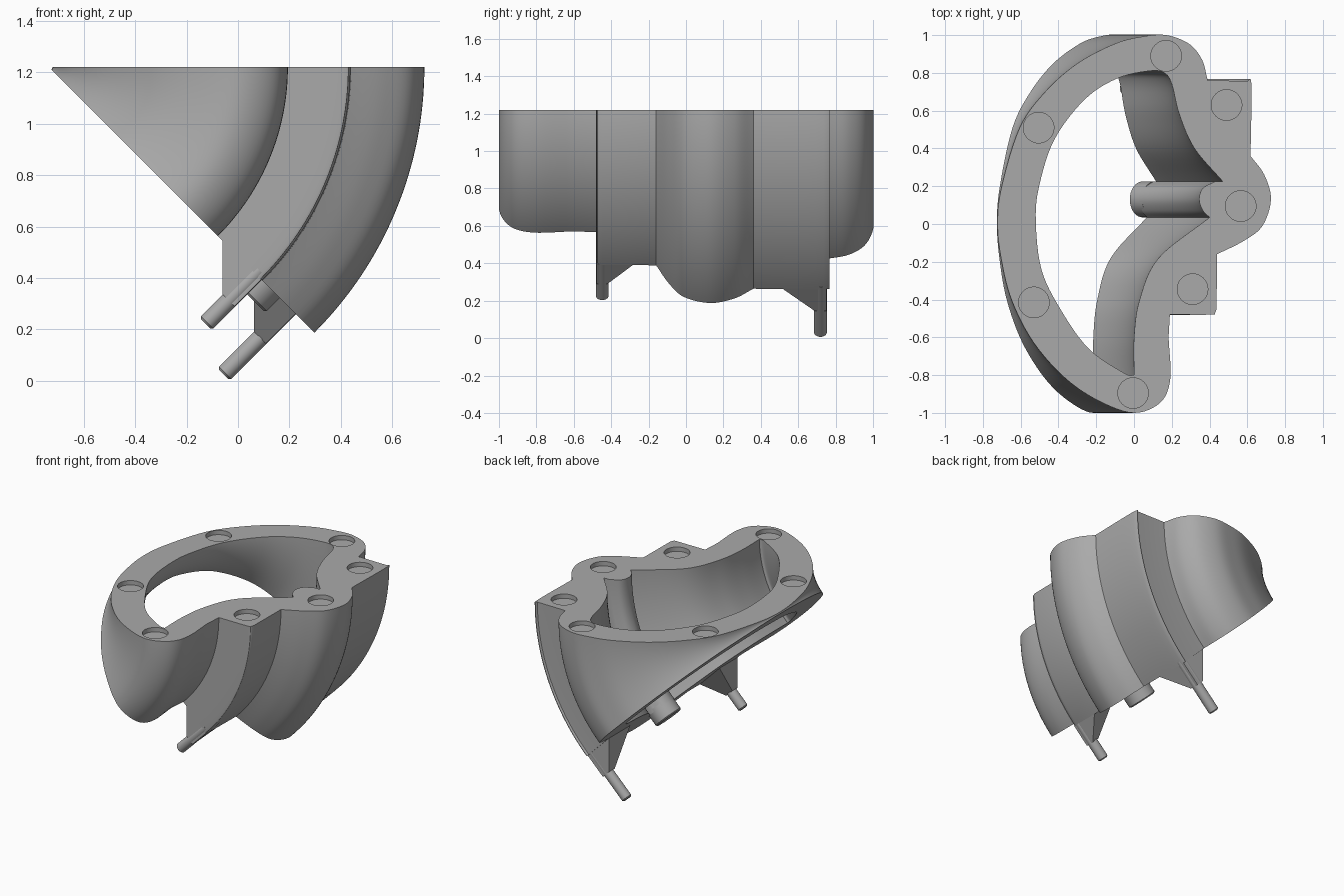
import bpy, bmesh
from math import sin, cos, pi, radians
from mathutils import Vector

cube = bpy.data.objects.get("Cube")
if cube:
    bpy.data.objects.remove(cube)

TOP = 1.22          # height of the flat top face
AXIS_X = -0.735     # sweep axis, parallel to y at the top height
BEND = radians(45)
STEPS = 32

grey = bpy.data.materials.new("plain grey")
grey.use_nodes = True
colour = (0.4, 0.4, 0.4, 1)
grey.diffuse_color = colour
grey.node_tree.nodes["Principled BSDF"].inputs["Base Color"].default_value = colour


def finish(bm, name):
    bmesh.ops.recalc_face_normals(bm, faces=bm.faces)
    mesh = bpy.data.meshes.new(name)
    bm.to_mesh(mesh)
    bm.free()
    mesh.materials.append(grey)
    obj = bpy.data.objects.new(name, mesh)
    bpy.context.collection.objects.link(obj)
    bpy.ops.object.select_all(action='DESELECT')
    obj.select_set(True)
    bpy.context.view_layer.objects.active = obj
    bpy.ops.object.shade_smooth_by_angle(angle=radians(30))
    return obj


def smooth_loop(chains, cuts=6):
    """Join smooth chains into a closed loop; chain ends stay sharp."""
    loop = []
    for i, chain in enumerate(chains):
        p = [Vector(c) for c in chain] + [Vector(chains[(i + 1) % len(chains)][0])]
        if len(p) == 2:
            loop.append(p[0])
            continue
        p = [2 * p[0] - p[1]] + p + [2 * p[-1] - p[-2]]
        for a, b, c, d in zip(p, p[1:], p[2:], p[3:]):
            for k in range(cuts):
                t = k / cuts
                loop.append(b + 0.5 * t * (c - a + t * (2*a - 5*b + 4*c - d
                                           + t * (3*b - a - 3*c + d))))
    return loop


def bridge(bm, a, b):
    for i in range(len(a)):
        j = (i + 1) % len(a)
        bm.faces.new((a[i], a[j], b[j], b[i]))


def fill(bm, loops):
    edges = []
    for vs in loops:
        for i, v in enumerate(vs):
            w = vs[(i + 1) % len(vs)]
            edges.append(bm.edges.get((v, w)) or bm.edges.new((v, w)))
    bmesh.ops.triangle_fill(bm, use_beauty=True, edges=edges)


# Outer outline: each chain runs smoothly to the start of the next
outer = smooth_loop([
    [(.39, .76)],
    [(.60, .757), (.622, .735)],
    [(.617, .36), (.69, .26), (.725, .13), (.68, -.01), (.58, -.09)],
    [(.44, -.16)],
    [(.437, -.45), (.428, -.472), (.405, -.48)],
    [(.19, -.48)],
    [(.183, -.6), (.192, -.82), (.14, -.945), (0, -1), (-.18, -.94), (-.36, -.82),
     (-.53, -.63), (-.645, -.41), (-.70, -.2), (-.722, 0), (-.70, .2), (-.605, .51),
     (-.47, .70), (-.3, .85), (-.1, .955), (.05, .993), (.17, 1), (.29, .955), (.36, .87)],
])

# Inner outline with the round rib on the right side
inner = smooth_loop([
    [(.47, .225), (.32, .4), (.24, .58), (.2, .74), (.16, .8), (.08, .81), (-.09, .77),
     (-.26, .66), (-.42, .45), (-.5, .21), (-.52, .02), (-.49, -.24), (-.39, -.45),
     (-.24, -.66), (-.05, -.79)],
    [(0, -.8), (0, -.6), (.03, -.4), (.13, -.18)],
    [(.40, .035), (.365, .07), (.345, .13), (.365, .19)],
    [(.43, .225)],
])

# Body: ring profile swept about the axis, with round recesses in the top
bm = bmesh.new()
first, last = [], []
for outline in (outer, inner):
    rings = []
    for s in range(STEPS + 1):
        a = BEND * s / STEPS
        rings.append([bm.verts.new((AXIS_X + (p.x - AXIS_X) * cos(a), p.y,
                                    TOP - (p.x - AXIS_X) * sin(a))) for p in outline])
    for lo, hi in zip(rings, rings[1:]):
        bridge(bm, lo, hi)
    first.append(rings[0])
    last.append(rings[-1])
fill(bm, last)

recesses = [(.17, .89), (.49, .63), (-.505, .51), (.565, .095),
            (.31, -.345), (-.53, -.415), (-.005, -.895)]
for x, y in recesses:
    rim, floor = [[bm.verts.new((x + .081 * cos(2 * pi * k / 40),
                                 y + .081 * sin(2 * pi * k / 40), z)) for k in range(40)]
                  for z in (TOP, TOP - .03)]
    bridge(bm, rim, floor)
    bm.faces.new(floor)
    first.append(rim)
fill(bm, first)
finish(bm, "swept_body")


def end_point(r, y, t):
    """Point at radius r on the lower end, pushed t out of it."""
    return Vector((AXIS_X + r * cos(BEND) - t * sin(BEND), y,
                   TOP - r * sin(BEND) - t * cos(BEND)))


def make_pin(name, r, y, radius, length):
    bm = bmesh.new()
    rings = [[bm.verts.new(end_point(r + s * cos(2 * pi * k / 32),
                                     y + s * sin(2 * pi * k / 32), t)) for k in range(32)]
             for t, s in ((-.02, radius), (length - .008, radius), (length, radius - .008))]
    for a, b in zip(rings, rings[1:]):
        bridge(bm, a, b)
    bm.faces.new(rings[0])
    bm.faces.new(rings[-1])
    finish(bm, name)


def make_gusset(name, r_in, r_out, wall_y, base_y, tip_y):
    """Wedge that narrows from the lower end toward a pin."""
    bm = bmesh.new()
    rise = r_out - r_in - .065
    for r0, y1, t in ((r_in, base_y, 0), (r_out - .065, tip_y, rise)):
        for r in (r0, r_out):
            for y in (wall_y, y1):
                bm.verts.new(end_point(r, y, t))
    bmesh.ops.convex_hull(bm, input=bm.verts)
    finish(bm, name)


# Locating pins and their supports on the lower end
make_pin("front_pin", 1.137, -.448, .034, .275)
make_gusset("front_gusset", .955, 1.168, -.478, -.28, -.42)
make_pin("rear_pin", 1.325, .719, .034, .365)
make_gusset("rear_gusset", 1.127, 1.356, .752, .52, .688)
make_pin("rib_peg", 1.175, .13, .095, .08)
